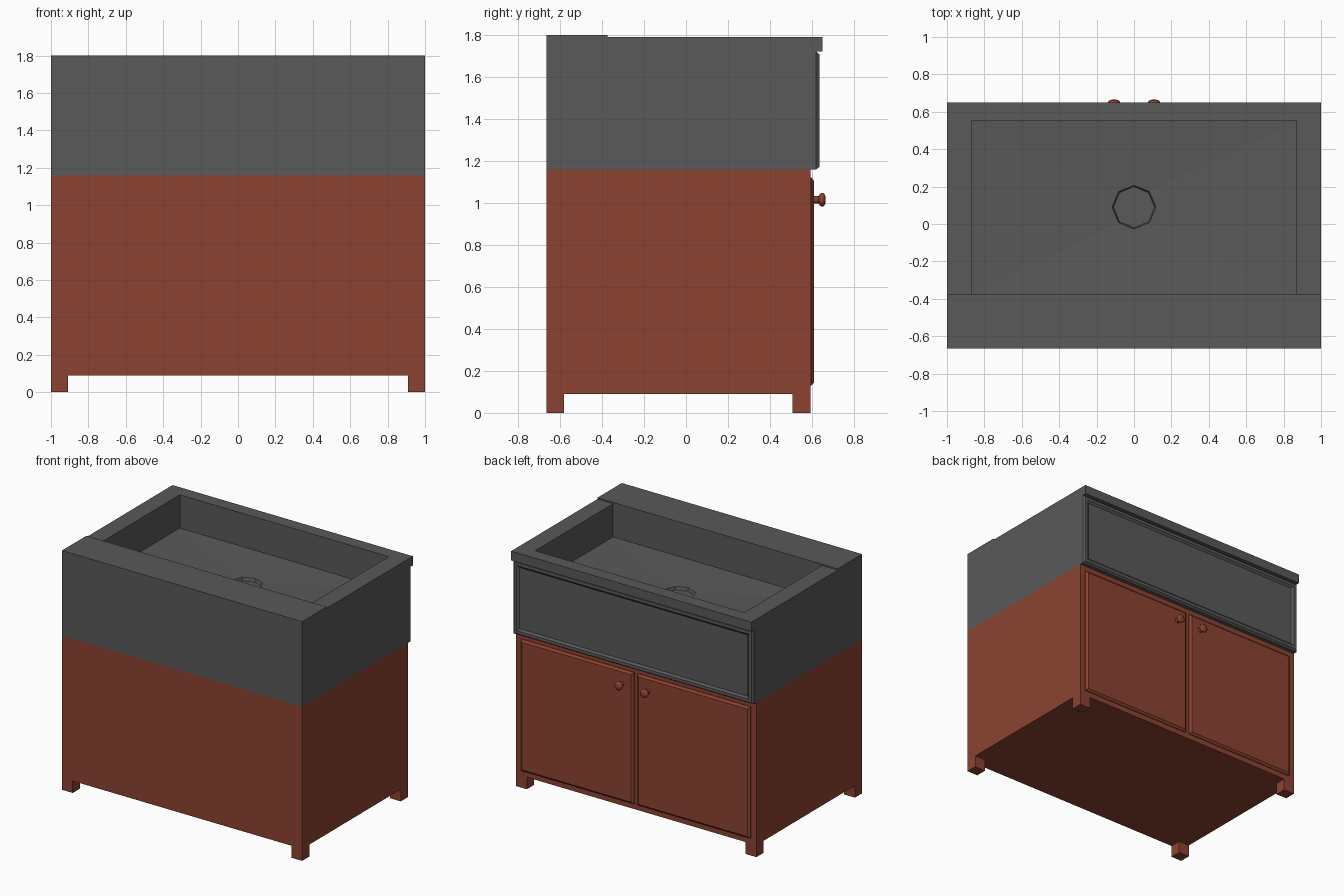
import bpy, bmesh, math

if "Cube" in bpy.data.objects:
    bpy.data.objects.remove(bpy.data.objects["Cube"])


def material(name, rgb):
    m = bpy.data.materials.new(name)
    m.diffuse_color = (*rgb, 1)
    m.use_nodes = True
    m.node_tree.nodes["Principled BSDF"].inputs["Base Color"].default_value = m.diffuse_color
    return m


WOOD = material("red_brown_wood", (0.26, 0.055, 0.03))
STONE = material("dark_grey_stone", (0.10, 0.10, 0.10))


def make(name, bm, mat):
    bmesh.ops.recalc_face_normals(bm, faces=bm.faces[:])
    me = bpy.data.meshes.new(name)
    bm.to_mesh(me)
    bm.free()
    ob = bpy.data.objects.new(name, me)
    me.materials.append(mat)
    bpy.context.collection.objects.link(ob)
    return ob


def loft(name, rings, mat):
    """Skin a stack of equal-length point rings and cap both ends."""
    bm = bmesh.new()
    loops = [[bm.verts.new(p) for p in r] for r in rings]
    for a, b in zip(loops, loops[1:]):
        for i in range(len(a)):
            j = (i + 1) % len(a)
            bm.faces.new((a[i], a[j], b[j], b[i]))
    bm.faces.new(loops[0])
    bm.faces.new(loops[-1])
    return make(name, bm, mat)


def box(name, x0, x1, y0, y1, z0, z1, mat):
    ring = lambda z: [(x0, y0, z), (x1, y0, z), (x1, y1, z), (x0, y1, z)]
    return loft(name, [ring(z0), ring(z1)], mat)


def panel(name, x0, x1, z0, z1, steps, mat):
    """Front panel from (inset, y) steps, facing +y."""
    return loft(name, [[(x0 + i, y, z0 + i), (x1 - i, y, z0 + i),
                        (x1 - i, y, z1 - i), (x0 + i, y, z1 - i)] for i, y in steps], mat)


def mirror_x(ob):
    ob.modifiers.new("mirror", 'MIRROR').use_axis = (True, False, False)


# Cabinet body and feet
box("cabinet", -1, 1, -0.665, 0.592, 0.09, 1.16, WOOD)
for name, y0, y1 in (("front_feet", -0.665, -0.58), ("back_feet", 0.507, 0.592)):
    mirror_x(box(name, 0.91, 1, y0, y1, 0, 0.09, WOOD))

# Raised doors with sloping edges
mirror_x(panel("doors", 0.015, 0.955, 0.13, 1.12,
               [(0, 0.592), (0, 0.597), (0.015, 0.61)], WOOD))

# Turned knobs
profile = [(0.019, 0.60), (0.017, 0.632), (0.026, 0.636), (0.033, 0.646),
           (0.032, 0.655), (0.024, 0.662), (0.01, 0.665)]
N = 12
knobs = loft("door_knobs", [[(0.107 + r * math.cos(k * math.tau / N), y,
                              1.015 + r * math.sin(k * math.tau / N)) for k in range(N)]
                            for r, y in profile], WOOD)
mirror_x(knobs)
bpy.context.view_layer.objects.active = knobs
knobs.select_set(True)
bpy.ops.object.shade_smooth_by_angle(angle=math.radians(50))

# Sink block with basin, floor falling to an octagonal drain
CY = 0.09


def rect(x, y0, y1, z):
    return [(x, CY, z), (x, y1, z), (0, y1, z), (-x, y1, z),
            (-x, CY, z), (-x, y0, z), (0, y0, z), (x, y0, z)]


def octagon(r, z):
    return [(r * math.cos(k * math.pi / 4), CY + r * math.sin(k * math.pi / 4), z)
            for k in range(8)]


loft("sink", [rect(1, -0.665, 0.62, 1.16), rect(1, -0.665, 0.62, 1.79),
              rect(0.87, -0.375, 0.55, 1.79), rect(0.87, -0.375, 0.55, 1.54),
              octagon(0.117, 1.525), octagon(0.110, 1.50)], STONE)

# Raised ledge, overhanging lip and framed apron
box("sink_ledge", -1, 1, -0.665, -0.375, 1.79, 1.80, STONE)
box("sink_lip", -1, 1, 0.62, 0.65, 1.72, 1.79, STONE)
panel("sink_apron", -1, 1, 1.16, 1.72,
      [(0, 0.62), (0.012, 0.635), (0.035, 0.635), (0.05, 0.623)], STONE)
